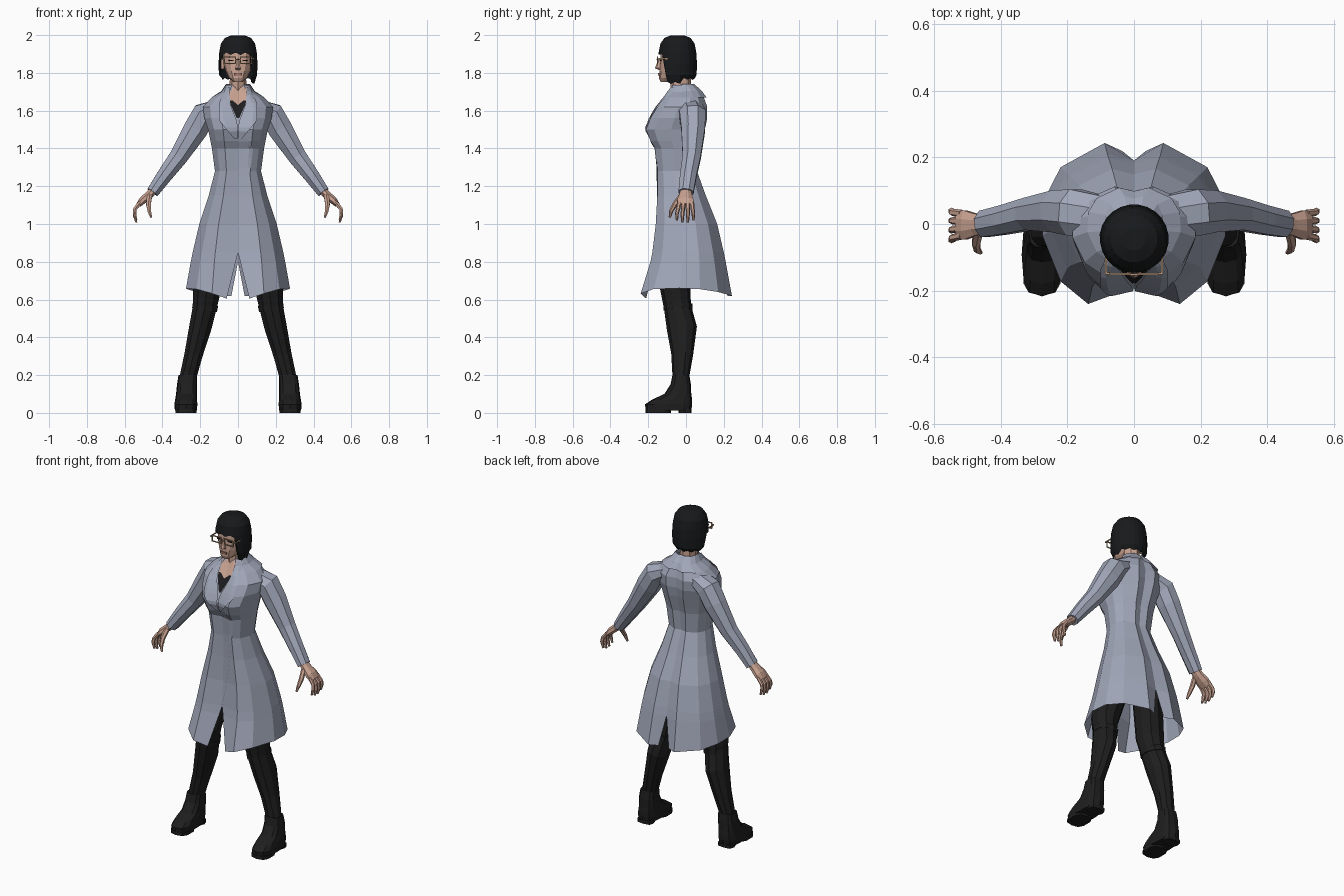
import bpy, bmesh, math
from mathutils import Vector, Matrix

if "Cube" in bpy.data.objects:
    bpy.data.objects.remove(bpy.data.objects["Cube"])


def mat(name, r, g, b):
    m = bpy.data.materials.new(name)
    m.diffuse_color = (r, g, b, 1)
    m.use_nodes = True
    m.node_tree.nodes["Principled BSDF"].inputs["Base Color"].default_value = m.diffuse_color
    return m


COAT = mat("coat grey blue", 0.36, 0.39, 0.49)
SKIN = mat("skin", 0.58, 0.36, 0.28)
BLACK = mat("leather black", 0.013, 0.013, 0.013)
HAIR = mat("hair black", 0.009, 0.010, 0.011)
SHIRT = mat("shirt black", 0.012, 0.012, 0.014)
FRAME = mat("frame tan", 0.50, 0.33, 0.20)
LIPS = mat("lips", 0.36, 0.17, 0.14)


def finish(name, bm, material, mirror=False, fix=True):
    if fix:
        bmesh.ops.recalc_face_normals(bm, faces=bm.faces)
    me = bpy.data.meshes.new(name)
    bm.to_mesh(me)
    bm.free()
    me.materials.append(material)
    ob = bpy.data.objects.new(name, me)
    bpy.context.collection.objects.link(ob)
    if mirror:
        ob.modifiers.new("Mirror", 'MIRROR').use_mirror_merge = False
    return ob


def skin_rings(bm, rings, closed=True, caps=True):
    """Join successive rings of points with quads."""
    vs = [[bm.verts.new(p) for p in r] for r in rings]
    n = len(rings[0])
    for a, b in zip(vs, vs[1:]):
        for i in range(n if closed else n - 1):
            j = (i + 1) % n
            bm.faces.new((a[i], a[j], b[j], b[i]))
    if caps:
        bm.faces.new(vs[0])
        bm.faces.new(vs[-1])


def tube(bm, path, n=8):
    """Path rows: x, y, z, radius across, radius along y."""
    pts = [Vector(p[:3]) for p in path]
    rings = []
    for i, p in enumerate(path):
        t = (pts[min(i + 1, len(pts) - 1)] - pts[max(i - 1, 0)]).normalized()
        u = t.cross(Vector((0, 1, 0))).normalized()
        v = u.cross(t)
        ring = []
        for k in range(n):
            a = math.tau * (k + 0.5) / n
            ring.append(pts[i] + u * p[3] * math.cos(a) + v * p[4] * math.sin(a))
        rings.append(ring)
    skin_rings(bm, rings)


def oval(z, cx, w, yf, yb, n=10, e=0.8):
    """Horizontal rounded ring between a front and a back y."""
    sp = lambda v: math.copysign(abs(v) ** e, v)
    return [Vector((cx + w * sp(math.sin(math.tau * k / n)),
                    (yf + yb) / 2 - (yb - yf) / 2 * sp(math.cos(math.tau * k / n)), z))
            for k in range(n)]


def box(bm, c, s):
    bmesh.ops.create_cube(bm, size=1, matrix=Matrix.Translation(c) @ Matrix.Diagonal((*s, 1)))


# Coat body: z, half width, front y, back y, front gap, back gap
SECT = [(0.62, .275, -.24, .243, .06, .035), (0.80, .25, -.188, .21, .012, 0), (0.85, .24, -.178, .2, 0, 0),
        (1.0, .205, -.16, .165, 0, 0), (1.15, .155, -.152, .105, 0, 0), (1.28, .122, -.15, .058, 0, 0),
        (1.40, .138, -.162, .07, 0, 0), (1.44, .146, -.188, .082, 0, 0), (1.50, .158, -.212, .10, 0, 0),
        (1.56, .178, -.188, .112, 0, 0), (1.62, .185, -.152, .112, 0, 0), (1.67, .14, -.113, .095, 0, 0),
        (1.70, .088, -.09, .072, 0, 0), (1.735, .064, -.07, .045, 0, 0)]
PROF = [(0, -.88), (.5, -1), (.8, -.72), (1, -.15), (.98, .3), (.8, .7), (.32, 1), (0, .9)]
HEM = [.605, .632, .655, .66, .655, .64, .62, .62]


def section(s):
    z, w, yf, yb, gf, gb = s
    m, h = (yf + yb) / 2, (yb - yf) / 2
    r = [Vector((w * a, m + h * b, z)) for a, b in PROF]
    r[0].x, r[7].x = gf, gb
    return r


def front_y(x, z):
    """Front surface of the coat at x, z."""
    def at(s):
        r = section(s[:4] + (0, 0))[:4]
        for a, b in zip(r, r[1:]):
            if abs(x) <= b.x:
                return a.y + (b.y - a.y) * (abs(x) - a.x) / (b.x - a.x)
        return r[3].y
    for s, t in zip(SECT, SECT[1:]):
        if z <= t[0]:
            k = (z - s[0]) / (t[0] - s[0])
            return at(s) * (1 - k) + at(t) * k
    return at(SECT[-1])


rings = [section(s) for s in SECT]
for v, z in zip(rings[0], HEM):
    v.z = z
bm = bmesh.new()
for s in (1, -1):
    skin_rings(bm, [[Vector((v.x * s, v.y, v.z)) for v in r] for r in rings], closed=False, caps=False)
bmesh.ops.remove_doubles(bm, verts=bm.verts, dist=0.0005)
finish("coat_body", bm, COAT)


def patch(name, rows, off, material, mirror=False):
    """Cloth plate following the coat front; rows: z, left x, right x."""
    bm, rr = bmesh.new(), []
    for a, b in zip(rows, rows[1:]):
        for k in range(5):
            z, l, r = [p + (q - p) * k / 4 for p, q in zip(a, b)]
            rr.append([Vector((x, front_y(x, z) - off, z)) for x in [l + (r - l) * i / 4 for i in range(5)]])
    skin_rings(bm, rr, closed=False, caps=False)
    bmesh.ops.remove_doubles(bm, verts=bm.verts, dist=0.0003)
    return finish(name, bm, material, mirror)


patch("neck_opening", [(1.725, -.05, .05), (1.64, -.042, .042), (1.62, -.03, .03)], .004, SKIN)
patch("shirt", [(1.655, -.045, -.03), (1.63, -.038, 0), (1.56, -.006, 0)], .007, SHIRT, True)
patch("lapels", [(1.725, .045, .065), (1.64, .043, .10), (1.55, .008, .10), (1.53, .004, .085), (1.45, .001, .02)],
      .011, COAT, True)
patch("front_overlap", [(1.45, .0, .045), (1.40, .0, .08), (1.2, .0, .055), (1.0, .0, .03), (.85, 0, .003)],
      .006, COAT)

# Collar folded over the back
bm = bmesh.new()
skin_rings(bm, [[v + Vector((0, o, dz)) for v in section(s)[3:]]
                for s, o, dz in ((SECT[-1], .0, .005), (SECT[-2], .012, .004), (SECT[-3], .014, .0))],
           closed=False, caps=False)
finish("collar", bm, COAT, True)

# Sleeves
bm = bmesh.new()
tube(bm, [(.10, .02, 1.62, .045, .07), (.18, .035, 1.58, .07, .075), (.225, .038, 1.5, .07, .068),
          (.315, .03, 1.355, .053, .052), (.39, .012, 1.255, .044, .047), (.452, 0, 1.168, .035, .043)])
finish("sleeves", bm, COAT, True)

# Hands: palm, four curled fingers and a thumb
bm = bmesh.new()
tube(bm, [(.44, 0, 1.185, .022, .03), (.475, -.002, 1.15, .023, .036), (.505, -.003, 1.125, .022, .047),
          (.528, -.003, 1.10, .014, .045)])
for i in range(4):
    y0, y1 = .031 - .022 * i, .039 - .029 * i
    d = 0.012 if i in (0, 3) else 0
    tube(bm, [(.517, y0, 1.115, .012, .012), (.545, (y0 + y1) / 2, 1.08, .011, .011),
              (.548, y1, 1.045 + d, .010, .010), (.538, y1, 1.008 + d, .006, .006)], 6)
tube(bm, [(.468, -.025, 1.15, .016, .014), (.474, -.058, 1.105, .014, .014), (.470, -.078, 1.07, .011, .011),
          (.460, -.086, 1.035, .006, .006)], 6)
finish("hands", bm, SKIN, True)

# Legs
bm = bmesh.new()
tube(bm, [(.10, -.01, .95, .085, .09), (.165, -.058, .66, .08, .082), (.176, -.045, .56, .066, .072),
          (.20, -.022, .45, .062, .080), (.235, -.02, .31, .051, .058), (.267, -.028, .18, .046, .043)], 10)
finish("legs", bm, BLACK, True)

# Boots: knee shaft edge, foot, sole and heel
bm = bmesh.new()
skin_rings(bm, [oval(z, cx, w, f, b, 12, .7) for z, cx, w, f, b in
                [(.012, .276, .058, -.213, .028), (.045, .276, .061, -.217, .033), (.07, .275, .058, -.18, .033),
                 (.10, .273, .055, -.115, .028), (.15, .27, .053, -.082, .026), (.20, .266, .049, -.072, .018)]])
skin_rings(bm, [oval(z, .276, .058, -.215, -.08, 10, .7) for z in (0, .02)])
skin_rings(bm, [oval(z, .276, .05, -.04, .03, 8, .6) for z in (0, .02)])
tube(bm, [(.172, -.043, .575, .071, .077), (.177, -.042, .545, .070, .076)], 10)
finish("boots", bm, BLACK, True)

# Neck and head
bm = bmesh.new()
skin_rings(bm, [oval(z, 0, w, f, b, 8, 1) for z, w, f, b in
                [(1.65, .06, -.095, .03), (1.70, .045, -.082, .03), (1.79, .043, -.085, .025)]])
finish("neck", bm, SKIN)
bm = bmesh.new()
skin_rings(bm, [oval(z, 0, w, f, b, 12, .9) for z, w, f, b in
                [(1.753, .026, -.135, -.06), (1.772, .047, -.143, -.02), (1.81, .066, -.141, .015),
                 (1.85, .077, -.138, .025), (1.90, .08, -.135, .03), (1.95, .07, -.115, .02)]])
for s in (1, -1):
    box(bm, (s * .082, -.035, 1.845), (.016, .03, .05))
finish("head", bm, SKIN)
bm = bmesh.new()
skin_rings(bm, [oval(z, 0, w, f, -.13, 6, 1) for z, w, f in
                [(1.815, .012, -.142), (1.825, .017, -.164), (1.845, .010, -.157), (1.88, .007, -.142)]])
finish("nose", bm, SKIN)
bm = bmesh.new()
box(bm, (0, -.142, 1.793), (.042, .010, .012))
finish("mouth", bm, LIPS)
bm = bmesh.new()
box(bm, (.036, -.134, 1.866), (.026, .006, .006))
finish("eyes", bm, HAIR, True)

# Glasses
bm = bmesh.new()
for z in (1.85, 1.884):
    box(bm, (.042, -.15, z), (.062, .006, .005))
for x in (.013, .072):
    box(bm, (x, -.15, 1.867), (.005, .006, .034))
box(bm, (.006, -.152, 1.872), (.014, .006, .005))
box(bm, (.084, -.095, 1.875), (.005, .11, .006))
box(bm, (.079, -.149, 1.876), (.014, .006, .006))
finish("glasses", bm, FRAME, True)


# Bobbed hair: columns round the head with a hem that depends on direction
def hair_hem(deg, k):
    if -55 < deg < 50:
        return 1.895 + .012 * (k % 2)
    if -88 < deg <= -55:
        return 1.86
    return (1.742 if 0 < deg < 110 else 1.763) + .01 * (k % 2)


N, cols = 24, []
for k in range(N):
    deg = (k + .5) * 360 / N - 180
    a, low = math.radians(deg), hair_hem(deg, k)
    col = []
    for z, r in ((1.999, .035), (1.985, .07), (1.955, .091), (1.91, .1), (1.85, .104), (1.79, .102), (1.742, .09)):
        z = max(z, low)
        r = r if z > low else r * .97 if low < 1.8 else .102
        col.append(Vector((r * math.sin(a), -.045 - r * 1.0 * math.cos(a), z)))
    cols.append(col)
bm = bmesh.new()
skin_rings(bm, [[c[i] for c in cols] for i in range(7)], caps=False)
bm.verts.ensure_lookup_table()
bm.faces.new(bm.verts[:N])
bmesh.ops.remove_doubles(bm, verts=bm.verts, dist=0.0005)
finish("hair", bm, HAIR)
